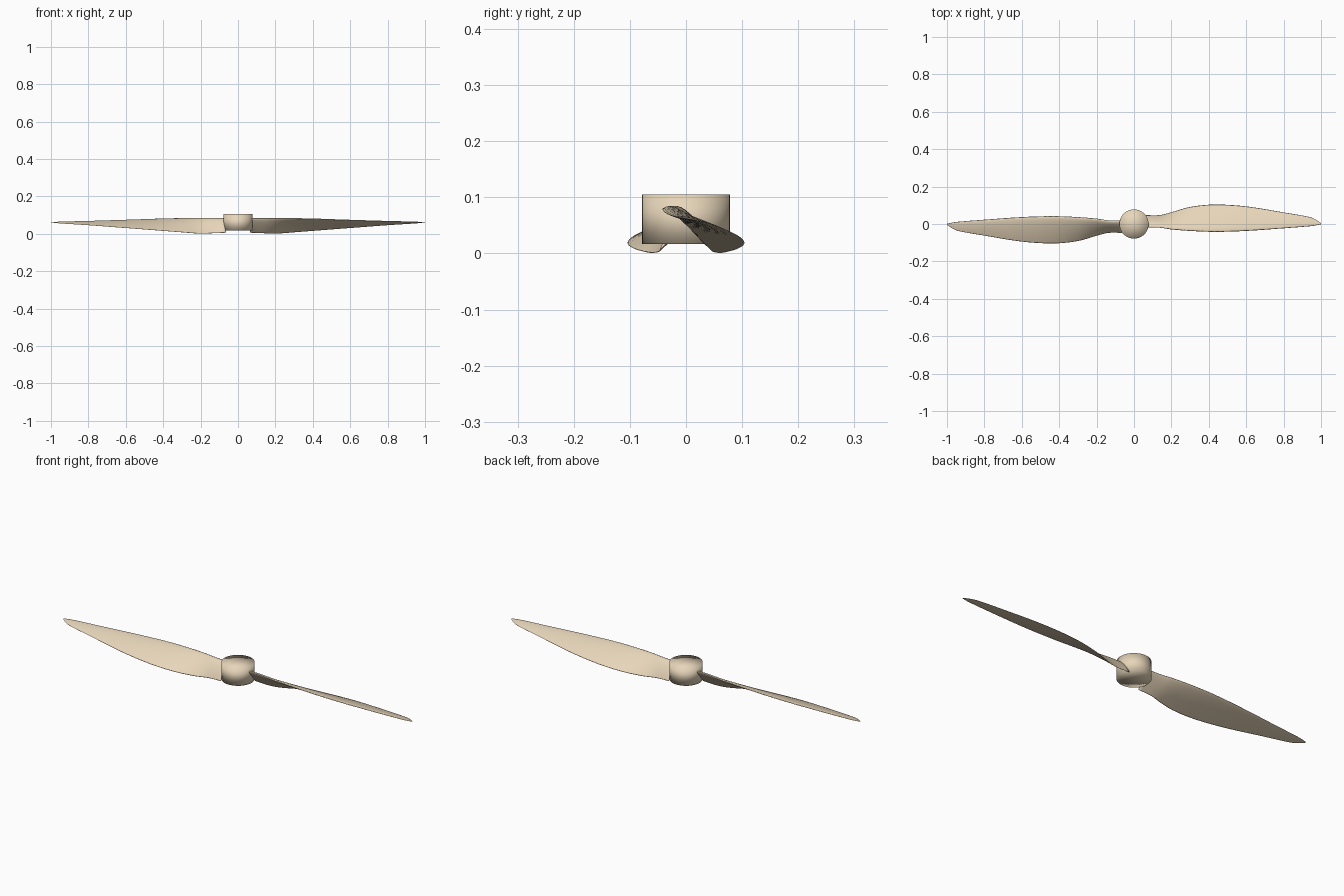
import bpy, bmesh, math
from mathutils import Vector

if "Cube" in bpy.data.objects:
    bpy.data.objects.remove(bpy.data.objects["Cube"])

wood = bpy.data.materials.new("pale_wood")
wood.diffuse_color = (0.80, 0.67, 0.49, 1)
wood.use_nodes = True
wood.node_tree.nodes["Principled BSDF"].inputs["Base Color"].default_value = wood.diffuse_color

# Blade stations: x, leading edge (y, z), trailing edge (y, z), thickness
STATIONS = [
    (0.065, -0.018, 0.082, 0.047, 0.006, 0.018),
    (0.14, -0.020, 0.083, 0.048, 0.003, 0.018),
    (0.20, -0.029, 0.083, 0.063, 0.001, 0.017),
    (0.30, -0.037, 0.082, 0.091, 0.008, 0.016),
    (0.43, -0.042, 0.079, 0.104, 0.018, 0.014),
    (0.60, -0.037, 0.073, 0.094, 0.031, 0.012),
    (0.80, -0.023, 0.067, 0.062, 0.046, 0.008),
    (0.94, -0.012, 0.064, 0.037, 0.055, 0.005),
    (0.975, -0.007, 0.063, 0.022, 0.058, 0.003),
    (1.00, -0.001, 0.0625, 0.004, 0.0615, 0.001),
]
CHORD_STEPS = 12


def spline(rows, steps):
    """Catmull-Rom through the stations (non-uniform tangents)."""
    out, last = [], len(rows) - 1

    def slope(i, k):
        a, b = rows[max(i - 1, 0)], rows[min(i + 1, last)]
        return (b[k] - a[k]) / (b[0] - a[0])

    for i in range(last):
        h = rows[i + 1][0] - rows[i][0]
        for s in range(steps):
            t = s / steps
            row = [rows[i][0] + h * t]
            for k in range(1, 6):
                p, q = rows[i][k], rows[i + 1][k]
                row.append(p * (2*t**3 - 3*t*t + 1) + q * (3*t*t - 2*t**3)
                           + h * slope(i, k) * (t**3 - 2*t*t + t)
                           + h * slope(i + 1, k) * (t**3 - t*t))
            out.append(row)
    out.append(list(rows[-1]))
    return out


def section(x, ly, lz, ty, tz, thick):
    """Airfoil loop: rounded nose, arched top, nearly flat underside."""
    le, te = Vector((x, ly, lz)), Vector((x, ty, tz))
    d = te - le
    normal = Vector((0, -d.z, d.y)).normalized()

    def pt(u, scale):
        f = 2.6 * (math.sqrt(u) - u) + 1.2 * u * (1 - u)
        return le + d * u + normal * (thick * f * scale)

    us = [(1 - math.cos(math.pi * i / CHORD_STEPS)) / 2 for i in range(CHORD_STEPS + 1)]
    return [pt(u, 0.75) for u in us] + [pt(u, -0.3) for u in reversed(us[1:-1])]


def finish(bm, name):
    bmesh.ops.recalc_face_normals(bm, faces=bm.faces)
    for f in bm.faces:
        f.smooth = True
    me = bpy.data.meshes.new(name)
    bm.to_mesh(me)
    bm.free()
    me.materials.append(wood)
    ob = bpy.data.objects.new(name, me)
    bpy.context.collection.objects.link(ob)
    return ob


# Twisted blade lofted through airfoil sections
bm = bmesh.new()
rings = [[bm.verts.new(p) for p in section(*row)] for row in spline(STATIONS, 5)]
for a, b in zip(rings, rings[1:]):
    for i in range(len(a)):
        j = (i + 1) % len(a)
        bm.faces.new((a[i], a[j], b[j], b[i]))
bm.faces.new(rings[0])
bm.faces.new(rings[-1])
right_blade = finish(bm, "right_blade")

# Opposite blade is the same mesh turned half round
left_blade = bpy.data.objects.new("left_blade", right_blade.data)
left_blade.rotation_euler.z = math.pi
bpy.context.collection.objects.link(left_blade)

# Hub with soft-shaded flat ends
bpy.ops.mesh.primitive_cylinder_add(vertices=48, radius=0.078, depth=0.088,
                                    end_fill_type='TRIFAN', location=(0, 0, 0.061))
hub = bpy.context.object
hub.name = "hub"
hub.data.materials.append(wood)
bpy.ops.object.shade_smooth()
